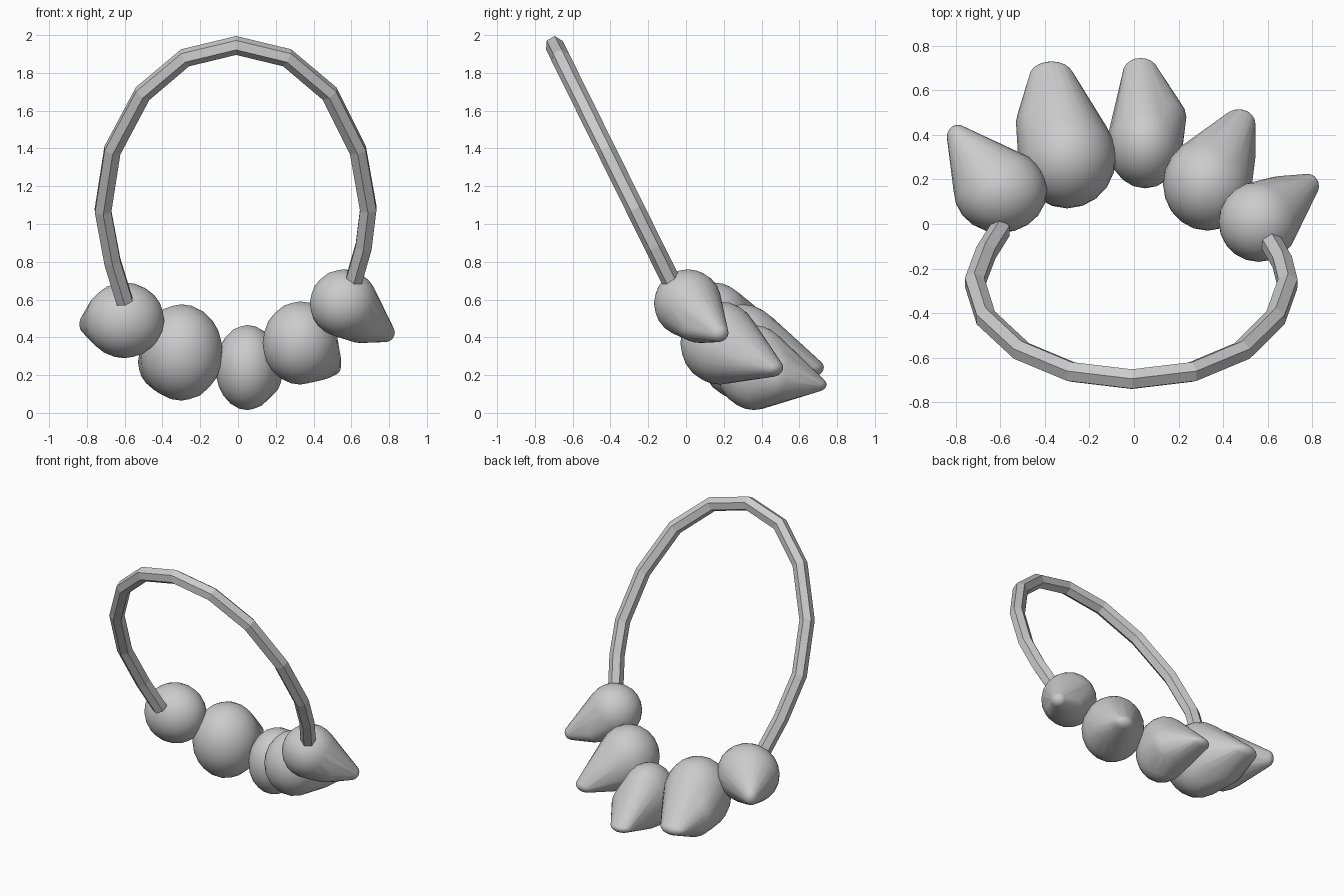
import bpy, bmesh
from mathutils import Vector

if "Cube" in bpy.data.objects:
    bpy.data.objects.remove(bpy.data.objects["Cube"])

def stone(name, *blobs):
    """Convex tooth-like stone wrapped around a few ellipsoids (centre, radii)."""
    bm = bmesh.new()
    for c, r in blobs:
        res = bmesh.ops.create_icosphere(bm, subdivisions=3, radius=1)
        for v in res["verts"]:
            v.co = Vector((c[i] + v.co[i] * r[i] for i in range(3)))
    bmesh.ops.delete(bm, geom=bm.faces[:], context='FACES_ONLY')
    bmesh.ops.delete(bm, geom=bm.edges[:], context='EDGES_FACES') if not bm.verts else None
    pts = [v.co.copy() for v in bm.verts]
    bm.free()
    # clean hull from the points only
    bm = bmesh.new()
    for p in pts:
        bm.verts.new(p)
    bmesh.ops.convex_hull(bm, input=bm.verts[:])
    loose = [v for v in bm.verts if not v.link_faces]
    bmesh.ops.delete(bm, geom=loose, context='VERTS')
    bmesh.ops.recalc_face_normals(bm, faces=bm.faces[:])
    for f in bm.faces:
        f.smooth = True
    me = bpy.data.meshes.new(name)
    bm.to_mesh(me)
    bm.free()
    ob = bpy.data.objects.new(name, me)
    bpy.context.collection.objects.link(ob)
    return ob

# Hanging stones: round body, optional middle, blunt tip
stone("stone_far_left",
      ((-.60, .15, .49), (.21, .19, .20)),
      ((-.79, .39, .47), (.05, .055, .06)))
stone("stone_left",
      ((-.30, .30, .32), (.22, .23, .255)),
      ((-.36, .46, .27), (.17, .12, .17)),
      ((-.37, .66, .24), (.10, .07, .05)))
stone("stone_middle",
      ((.05, .36, .24), (.17, .20, .225)),
      ((.07, .48, .20), (.165, .12, .15)),
      ((.03, .68, .15), (.08, .065, .04)))
stone("stone_right",
      ((.33, .18, .37), (.20, .21, .22)),
      ((.42, .30, .29), (.125, .10, .12)),
      ((.47, .45, .24), (.075, .065, .05)))
stone("stone_far_right",
      ((.56, .01, .58), (.18, .18, .18)),
      ((.65, .08, .46), (.12, .135, .09)),
      ((.78, .17, .425), (.05, .055, .05)))

# Tilted cord: front outline, depth follows height
path = [(-.60, .59), (-.665, .80), (-.715, 1.07), (-.665, 1.39), (-.505, 1.69),
        (-.28, 1.88), (-.01, 1.945), (.26, 1.88), (.485, 1.69), (.635, 1.39),
        (.69, 1.08), (.665, .88), (.61, .69)]
cu = bpy.data.curves.new("cord", 'CURVE')
cu.dimensions = '3D'
cu.bevel_depth = .05
cu.bevel_resolution = 1
cu.use_fill_caps = True
sp = cu.splines.new('POLY')
sp.points.add(len(path) - 1)
sp.use_smooth = False
for p, (x, z) in zip(sp.points, path):
    p.co = (x, -.08 - (z - .7) * .495, z, 1)
cord = bpy.data.objects.new("cord", cu)
bpy.context.collection.objects.link(cord)
bpy.context.view_layer.objects.active = cord
cord.select_set(True)
bpy.ops.object.convert(target='MESH')
